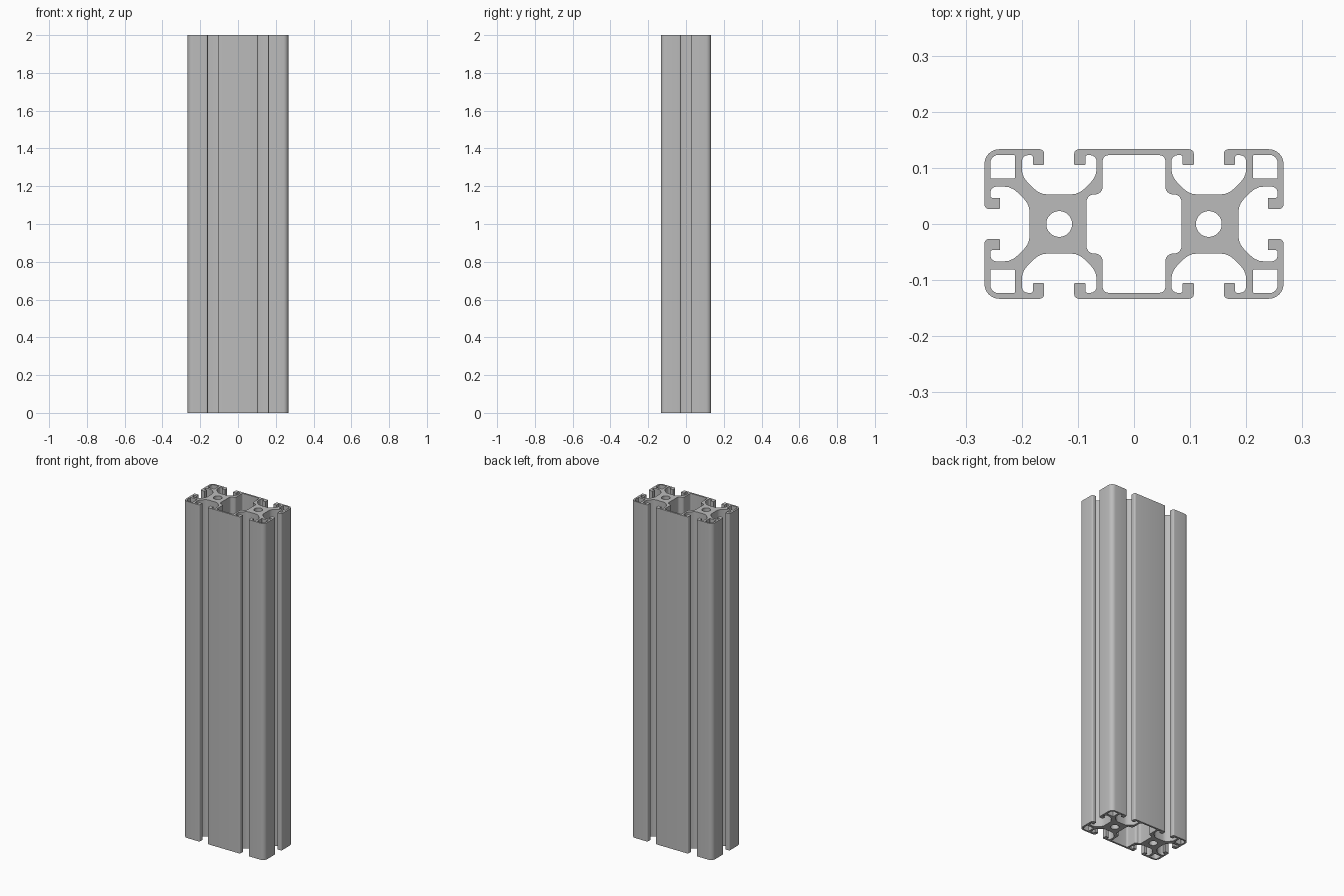
import bpy
import bmesh
import math
from mathutils import Vector

if "Cube" in bpy.data.objects:
    bpy.data.objects.remove(bpy.data.objects["Cube"], do_unlink=True)

UNIT = 2 / 300   # one millimetre on a bar 300 mm long
PITCH = 20       # offset of each slotted module from the middle


def fillet(corners):
    """Round each (x, y, radius) corner of a closed outline."""
    out = []
    for i, (x, y, r) in enumerate(corners):
        p = Vector((x, y))
        a = (Vector(corners[i - 1][:2]) - p).normalized()
        b = (Vector(corners[(i + 1) % len(corners)][:2]) - p).normalized()
        if r == 0:
            out.append(p)
            continue
        half = a.angle(b) / 2
        centre = p + (a + b).normalized() * (r / math.sin(half))
        start = p + a * (r / math.tan(half)) - centre
        end = p + b * (r / math.tan(half)) - centre
        sweep = start.angle_signed(end)
        steps = max(2, round(abs(sweep) / math.radians(15)))
        for k in range(steps + 1):
            t = -sweep * k / steps
            c, s = math.cos(t), math.sin(t)
            out.append(centre + Vector((start.x * c - start.y * s,
                                        start.x * s + start.y * c)))
    return out


def flip(corners, sx, sy):
    return [(x * sx, y * sy, r) for x, y, r in corners]


def mirror_all(quarter):
    """Repeat a quarter outline around both axes."""
    return (quarter + flip(quarter, -1, 1)[::-1]
            + flip(quarter, -1, -1) + flip(quarter, 1, -1)[::-1])


# Half of one T-slot, from its floor out to the lip
slot = [(5.2, 7.9, 5), (10, 12.7, 5), (10, 18.4, 1.7), (7, 18.4, 0.6),
        (7, 15.8, 0.3), (4, 15.8, 0.3), (4, 20, 1.3)]
side = [(v, u, r) for u, v, r in slot]
quarter = side + [(20, 20, 4)] + slot[::-1] + flip(slot, -1, 1)
quarter = [(x + PITCH, y, r) for x, y, r in quarter]
loops = [fillet(mirror_all(quarter))]

# Large middle chamber
loops.append(fillet(mirror_all([(12.7, 7.9, 2), (8.4, 7.9, 2), (8.4, 18.4, 1.6)])))

# Corner chambers and round bores
box = [(31.8, 12.1, 0.5), (38.4, 12.1, 0.5), (38.4, 18.5, 2.2), (31.8, 18.5, 0.5)]
for sx in (1, -1):
    for sy in (1, -1):
        loops.append(fillet(flip(box, sx, sy)))
    loops.append([Vector((sx * PITCH + 3.45 * math.cos(k * math.tau / 32),
                          3.45 * math.sin(k * math.tau / 32))) for k in range(32)])

# Extrude the cross-section
section = bpy.data.curves.new("bar_section", "CURVE")
section.dimensions = "2D"
section.fill_mode = "BOTH"
section.extrude = 1
for loop in loops:
    spline = section.splines.new("POLY")
    spline.points.add(len(loop) - 1)
    for point, co in zip(spline.points, loop):
        point.co = (co.x * UNIT, co.y * UNIT, 0, 1)
    spline.use_cyclic_u = True
helper = bpy.data.objects.new("bar_section", section)
mesh = bpy.data.meshes.new_from_object(helper)
bpy.data.objects.remove(helper)
bpy.data.curves.remove(section)

bm = bmesh.new()
bm.from_mesh(mesh)
bmesh.ops.remove_doubles(bm, verts=bm.verts, dist=0.00005)
bmesh.ops.translate(bm, verts=bm.verts, vec=(0, 0, 1))
bmesh.ops.recalc_face_normals(bm, faces=bm.faces)
bm.to_mesh(mesh)
bm.free()

# Plain aluminium colour
metal = bpy.data.materials.new("aluminium_grey")
metal.use_nodes = True
grey = (0.5, 0.5, 0.5, 1)
metal.diffuse_color = grey
metal.node_tree.nodes["Principled BSDF"].inputs["Base Color"].default_value = grey
mesh.materials.clear()
mesh.materials.append(metal)

bar = bpy.data.objects.new("slotted_bar", mesh)
bpy.context.collection.objects.link(bar)
bpy.ops.object.select_all(action="DESELECT")
bar.select_set(True)
bpy.context.view_layer.objects.active = bar
bpy.ops.object.shade_smooth_by_angle(angle=math.radians(30))
